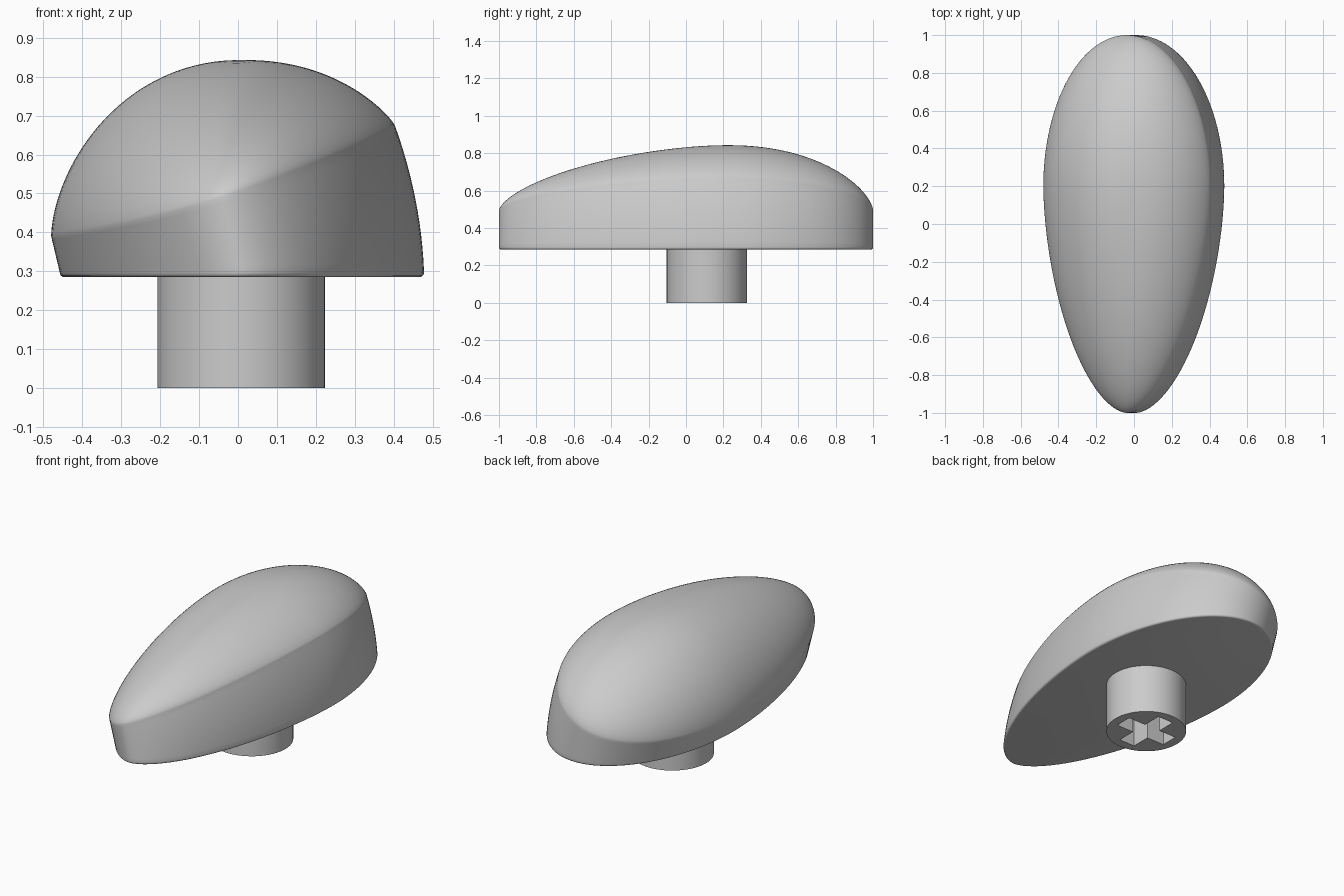
import bpy, bmesh, math

cube = bpy.data.objects.get("Cube")
if cube:
    bpy.data.objects.remove(cube, do_unlink=True)

grey = bpy.data.materials.new("plain_grey")
grey.use_nodes = True
grey.diffuse_color = (0.6, 0.6, 0.6, 1)
grey.node_tree.nodes["Principled BSDF"].inputs["Base Color"].default_value = (0.6, 0.6, 0.6, 1)

SEG, WALL, DOME = 128, 12, 36
BASE_Z, APEX = 0.285, (0.01, 0.22, 0.843)


def make_object(name, bm):
    bmesh.ops.recalc_face_normals(bm, faces=bm.faces[:])
    mesh = bpy.data.meshes.new(name)
    bm.to_mesh(mesh)
    bm.free()
    mesh.materials.append(grey)
    obj = bpy.data.objects.new(name, mesh)
    bpy.context.collection.objects.link(obj)
    return obj


def smooth(obj, degrees):
    bpy.ops.object.select_all(action="DESELECT")
    obj.select_set(True)
    bpy.context.view_layer.objects.active = obj
    bpy.ops.object.shade_smooth_by_angle(angle=math.radians(degrees))


def egg(t, cx, half_width, inset=0.0):
    """Egg outline: round at the back, more pointed at the front."""
    c, s = math.cos(t), math.sin(t)
    e = 1.0 if s >= 0 else 2 / 1.75
    length = (0.8 if s >= 0 else 1.2) - inset
    x = cx + (half_width - inset) * math.copysign(abs(c) ** e, c)
    return x, 0.2 + length * math.copysign(abs(s) ** e, s)


def rim(t):
    """Shoulder line where the wall meets the dome, higher on the left."""
    x, y = egg(t, -0.038, 0.442)
    return x, y, 0.505 + 0.334 * x + 0.197 * x * x


def wall_point(t, k):
    x0, y0 = egg(t, 0.01, 0.468)
    x1, y1, z1 = rim(t)
    bulge = 0.06 * k * (1 - k) * max(0, math.cos(t))
    return (x0 + (x1 - x0) * k + bulge, y0 + (y1 - y0) * k,
            BASE_Z + 0.012 + (z1 - BASE_Z - 0.012) * k)


def dome_point(t, r):
    x, y, z = rim(t)
    c, s = math.cos(t), math.sin(t)
    # Blend the curvature between the four sides
    ax, bx = (2.2, 1.22) if c > 0 else (2.1, 1.7)
    ay, by = (2.15, 1.5) if s > 0 else (1.7, 1.55)
    a = ax * c * c + ay * s * s
    b = bx * c * c + by * s * s
    f = max(0, 1 - r ** a) ** (1 / b)
    return (APEX[0] + (x - APEX[0]) * r, APEX[1] + (y - APEX[1]) * r,
            z + (APEX[2] - z) * f)


# Domed cap: rounded lower edge, leaning wall, dome
angles = [2 * math.pi * i / SEG for i in range(SEG)]
bm = bmesh.new()
rows = []
for step in range(4):
    q = step / 4 * math.pi / 2
    inset = 0.012 * (1 - math.sin(q))
    z = BASE_Z + 0.012 * (1 - math.cos(q))
    rows.append([(*egg(t, 0.01, 0.468, inset), z) for t in angles])
for i in range(WALL):
    rows.append([wall_point(t, i / WALL) for t in angles])
for i in range(DOME):
    r = math.cos(math.pi / 2 * i / DOME) ** 0.8
    rows.append([dome_point(t, r) for t in angles])
rings = [[bm.verts.new(p) for p in row] for row in rows]
for low, high in zip(rings, rings[1:]):
    for j in range(SEG):
        n = (j + 1) % SEG
        bm.faces.new((low[j], low[n], high[n], high[j]))
bm.faces.new(rings[0][::-1])
top = bm.verts.new(APEX)
for j in range(SEG):
    bm.faces.new((rings[-1][j], rings[-1][(j + 1) % SEG], top))
cap = make_object("domed_cap", bm)
smooth(cap, 50)


def prism(name, outline, z0, z1):
    b = bmesh.new()
    face = b.faces.new([b.verts.new((x + 0.008, y + 0.112, z0)) for x, y in outline])
    up = bmesh.ops.extrude_face_region(b, geom=[face])
    verts = [g for g in up["geom"] if isinstance(g, bmesh.types.BMVert)]
    bmesh.ops.translate(b, verts=verts, vec=(0, 0, z1 - z0))
    return make_object(name, b)


# Round stem with a cross-shaped socket
stem = prism("stem", [(0.215 * math.cos(t), 0.215 * math.sin(t)) for t in angles[::2]], 0, 0.295)
cross = []
x_arm, w = 0.162, 0.05
for k in range(4):
    c, s = (1, 0, -1, 0)[k], (0, 1, 0, -1)[k]
    for x, y in ((x_arm, -w), (x_arm, w), (w, w)):
        cross.append((x * c - y * s, x * s + y * c))
cutter = prism("socket_cutter", cross, -0.05, 0.27)
cutter.hide_render = True
cut = stem.modifiers.new("socket", "BOOLEAN")
cut.operation = "DIFFERENCE"
cut.solver = "EXACT"
cut.object = cutter
bpy.ops.object.select_all(action="DESELECT")
stem.select_set(True)
bpy.context.view_layer.objects.active = stem
bpy.ops.object.modifier_apply(modifier=cut.name)
bpy.data.objects.remove(cutter, do_unlink=True)
smooth(stem, 30)
